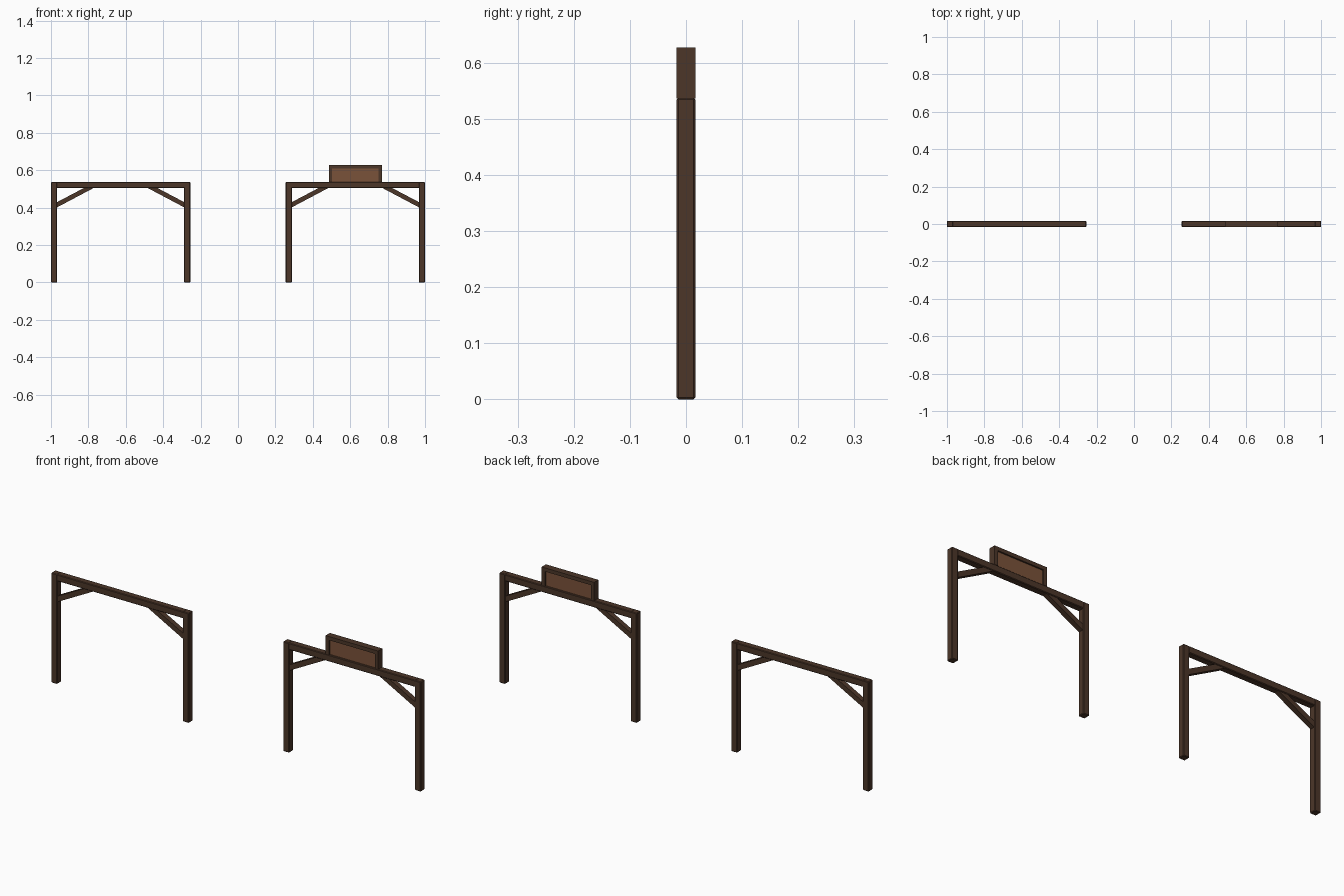
import bpy, bmesh

if "Cube" in bpy.data.objects:
    bpy.data.objects.remove(bpy.data.objects["Cube"])

def material(name, rgb):
    m = bpy.data.materials.new(name)
    m.diffuse_color = (*rgb, 1)
    m.use_nodes = True
    m.node_tree.nodes["Principled BSDF"].inputs["Base Color"].default_value = m.diffuse_color
    return m

DARK = material("dark_wood", (0.072, 0.037, 0.022))
PANEL = material("panel_wood", (0.195, 0.085, 0.042))

def prism(name, profile, depth, mat, chamfer=0.0):
    """Extrude an x-z profile symmetrically about y = 0."""
    bm = bmesh.new()
    f = bm.faces.new([bm.verts.new((x, -depth, z)) for x, z in profile])
    ext = bmesh.ops.extrude_face_region(bm, geom=[f])
    verts = [v for v in ext["geom"] if isinstance(v, bmesh.types.BMVert)]
    bmesh.ops.translate(bm, verts=verts, vec=(0, 2 * depth, 0))
    bmesh.ops.recalc_face_normals(bm, faces=bm.faces)
    me = bpy.data.meshes.new(name)
    bm.to_mesh(me)
    bm.free()
    me.materials.append(mat)
    ob = bpy.data.objects.new(name, me)
    bpy.context.collection.objects.link(ob)
    if chamfer:
        b = ob.modifiers.new("chamfer", "BEVEL")
        b.width, b.segments = chamfer, 1
    return ob

def rect(x0, x1, z0, z1):
    return [(x0, z0), (x1, z0), (x1, z1), (x0, z1)]

D = 0.0165    # half depth of the timbers
H = 0.537     # frame height
HALF = 0.3725 # half span of one frame
T = 0.033     # timber width
CX = 0.6275   # frame centre

for side, cx in (("left", -CX), ("right", CX)):
    # crossbeam
    prism(f"{side}_crossbeam", rect(cx - HALF + T - .004, cx + HALF - T + .004, H - T, H), D, DARK, .003)
    for end, s in (("inner", -1), ("outer", 1)):
        # post
        e = cx + s * HALF
        prism(f"{side}_{end}_post", rect(e - T / 2 - s * T / 2, e + T / 2 - s * T / 2, 0, H), D, DARK, .003)
        # diagonal brace
        pts = [(.028, .399), (.23, .506), (.178, .506), (.028, .427)]
        prism(f"{side}_{end}_brace", [(e - s * x, z) for x, z in pts], .0125, DARK)

# signboard: frame as an upside-down U, with a recessed panel
W, F, TOP = 0.142, 0.018, 0.627
x0, x1 = CX - W, CX + W
prism("sign_frame", [(x0, H - .001), (x0 + F, H - .001), (x0 + F, TOP - F), (x1 - F, TOP - F),
                     (x1 - F, H - .001), (x1, H - .001), (x1, TOP), (x0, TOP)], D, DARK)
prism("sign_panel", rect(x0 + F - .002, x1 - F + .002, H - .002, TOP - F + .002), .009, PANEL)
